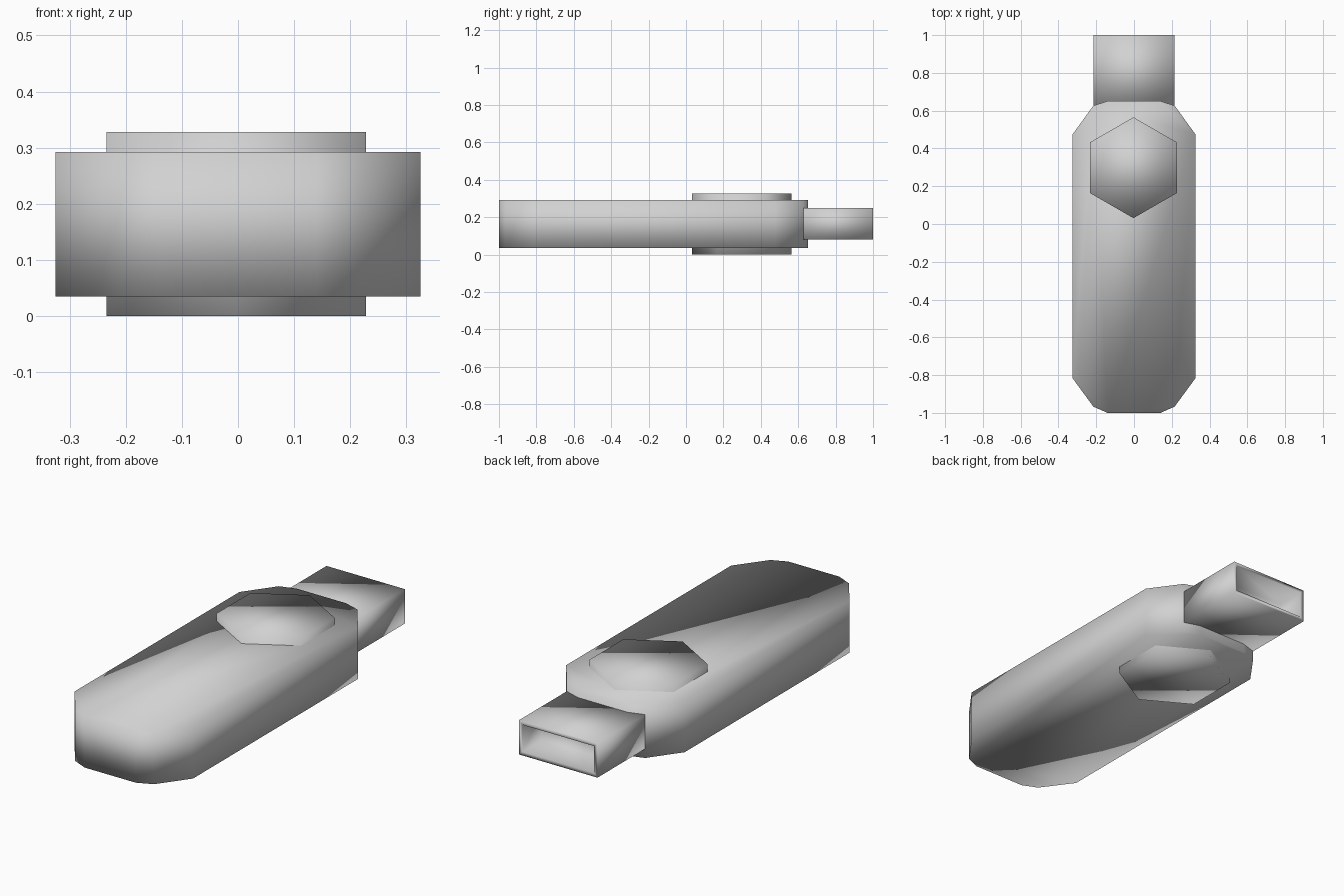
import bpy
import bmesh
from mathutils import Matrix

cube = bpy.data.objects.get("Cube")
if cube:
    bpy.data.objects.remove(cube, do_unlink=True)

grey = bpy.data.materials.new("light_grey")
grey.use_nodes = True
colour = (0.64, 0.64, 0.64, 1)
grey.diffuse_color = colour
grey.node_tree.nodes["Principled BSDF"].inputs["Base Color"].default_value = colour


def finish(bm, name):
    """Turn a bmesh into a smooth-shaded grey object."""
    bmesh.ops.recalc_face_normals(bm, faces=bm.faces)
    for face in bm.faces:
        face.smooth = True
    mesh = bpy.data.meshes.new(name)
    bm.to_mesh(mesh)
    bm.free()
    mesh.materials.append(grey)
    obj = bpy.data.objects.new(name, mesh)
    bpy.context.collection.objects.link(obj)
    return obj


def prism(outline, bottom, top):
    """Extrude an outline in the ground plane from bottom to top."""
    bm = bmesh.new()
    base = bm.faces.new([bm.verts.new((x, y, bottom)) for x, y in outline])
    grown = bmesh.ops.extrude_face_region(bm, geom=[base], use_keep_orig=True)
    for vert in grown["geom"]:
        if isinstance(vert, bmesh.types.BMVert):
            vert.co.z = top
    return bm


# Long casing with chamfered ends
half = [(0.14, -1), (0.215, -0.967), (0.325, -0.817),
        (0.325, 0.475), (0.215, 0.627), (0.135, 0.652)]
outline = half + [(-x, y) for x, y in reversed(half)]
finish(prism(outline, 0.035, 0.292), "casing")

# Hexagonal swivel hub showing above and below the casing
bm = bmesh.new()
bmesh.ops.create_cone(bm, cap_ends=True, segments=6, radius1=0.267, radius2=0.267,
                      depth=0.328, matrix=Matrix.Translation((-0.003, 0.298, 0.164)))
finish(bm, "swivel_hub")

# Connector with a hollow mouth at the back
bm = prism([(-0.215, 0.61), (0.215, 0.61), (0.215, 1), (-0.215, 1)], 0.08, 0.25)
bmesh.ops.recalc_face_normals(bm, faces=bm.faces)
mouth = max(bm.faces, key=lambda f: f.calc_center_median().y)
bmesh.ops.inset_region(bm, faces=[mouth], thickness=0.026)
hole = bmesh.ops.extrude_discrete_faces(bm, faces=[mouth])["faces"][0]
bmesh.ops.translate(bm, verts=hole.verts, vec=(0, -0.15, 0))
finish(bm, "connector")
